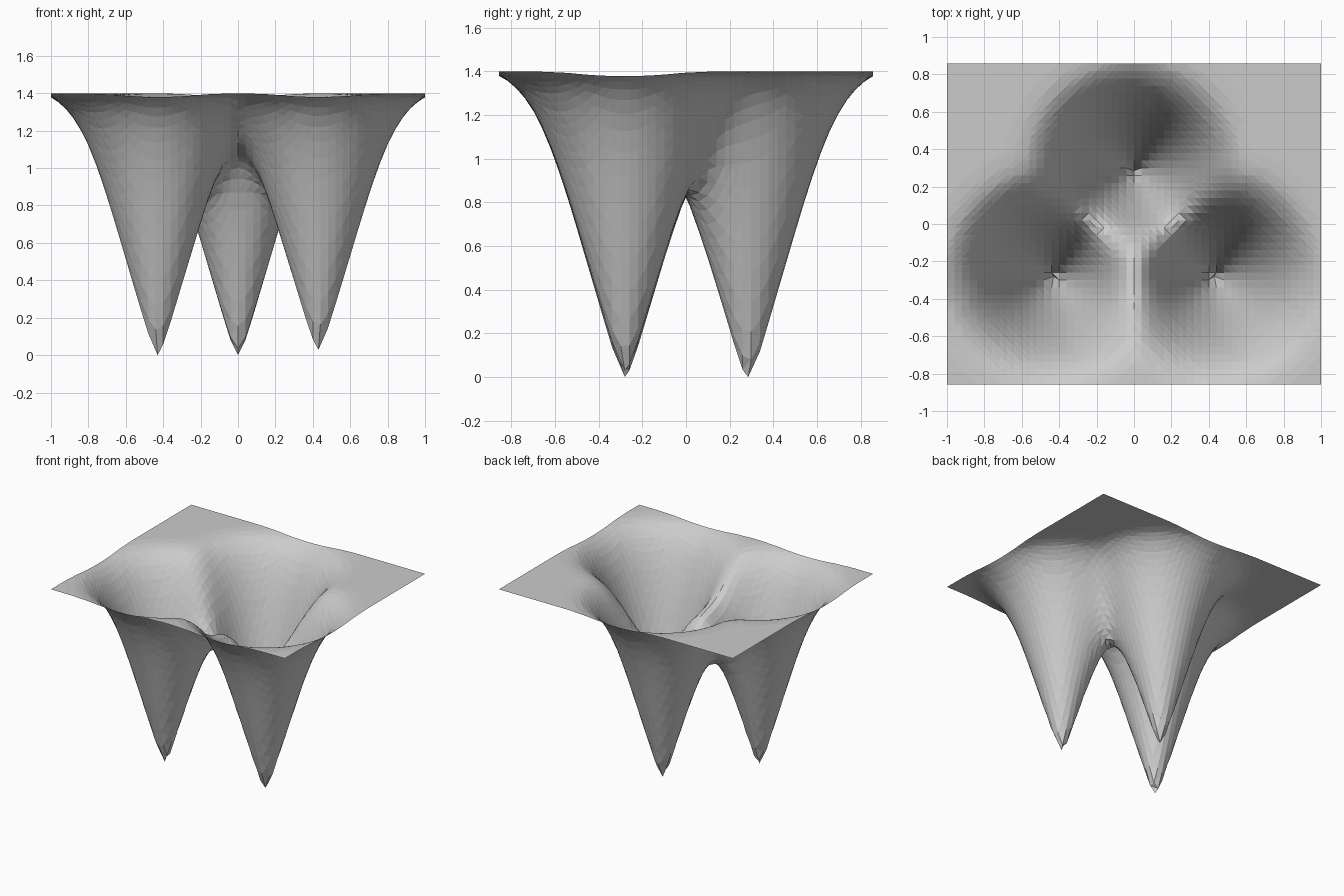
import bpy
import bmesh
import math

if "Cube" in bpy.data.objects:
    bpy.data.objects.remove(bpy.data.objects["Cube"])

# Wells sunk into the sheet: centre x, centre y, depth scale
WELLS = [(-0.43, -0.28, 1.0), (0.43, -0.28, 0.98), (0.0, 0.285, 1.0)]
RIM = 1.4
NX, NY = 50, 43

# Depth profile of one well: distance from its axis, depth below the rim
PROFILE = [(0, 1.4), (0.03, 1.36), (0.07, 1.23), (0.12, 1.06), (0.17, 0.89),
           (0.22, 0.72), (0.27, 0.555), (0.32, 0.405), (0.37, 0.28),
           (0.42, 0.18), (0.47, 0.105), (0.52, 0.055), (0.57, 0.022),
           (0.63, 0.006), (0.7, 0.0)]


def depth(r):
    for (r0, d0), (r1, d1) in zip(PROFILE, PROFILE[1:]):
        if r <= r1:
            return d0 + (d1 - d0) * (r - r0) / (r1 - r0)
    return 0.0


def height(x, y):
    # Soft union so neighbouring wells merge into saddles
    p = 1.2
    total = sum((s * depth(math.hypot(x - cx, y - cy))) ** p for cx, cy, s in WELLS)
    return max(0.0, RIM - total ** (1 / p))


# Stretched sheet with three funnels
bm = bmesh.new()
bmesh.ops.create_grid(bm, x_segments=NX, y_segments=NY, size=1)
for v in bm.verts:
    v.co.y *= 0.857
    # Snap the nearest grid points onto the well tips
    for cx, cy, s in WELLS:
        if abs(v.co.x - cx) <= 1 / NX and abs(v.co.y - cy) <= 0.857 / NY:
            v.co.x, v.co.y = cx, cy
    v.co.z = height(v.co.x, v.co.y)
bmesh.ops.remove_doubles(bm, verts=bm.verts, dist=0.001)
bmesh.ops.triangulate(bm, faces=bm.faces)
bmesh.ops.recalc_face_normals(bm, faces=bm.faces)
if sum(f.normal.z for f in bm.faces) < 0:
    bmesh.ops.reverse_faces(bm, faces=bm.faces)

mesh = bpy.data.meshes.new("funnel_sheet")
bm.to_mesh(mesh)
bm.free()
sheet = bpy.data.objects.new("funnel_sheet", mesh)
bpy.context.collection.objects.link(sheet)
